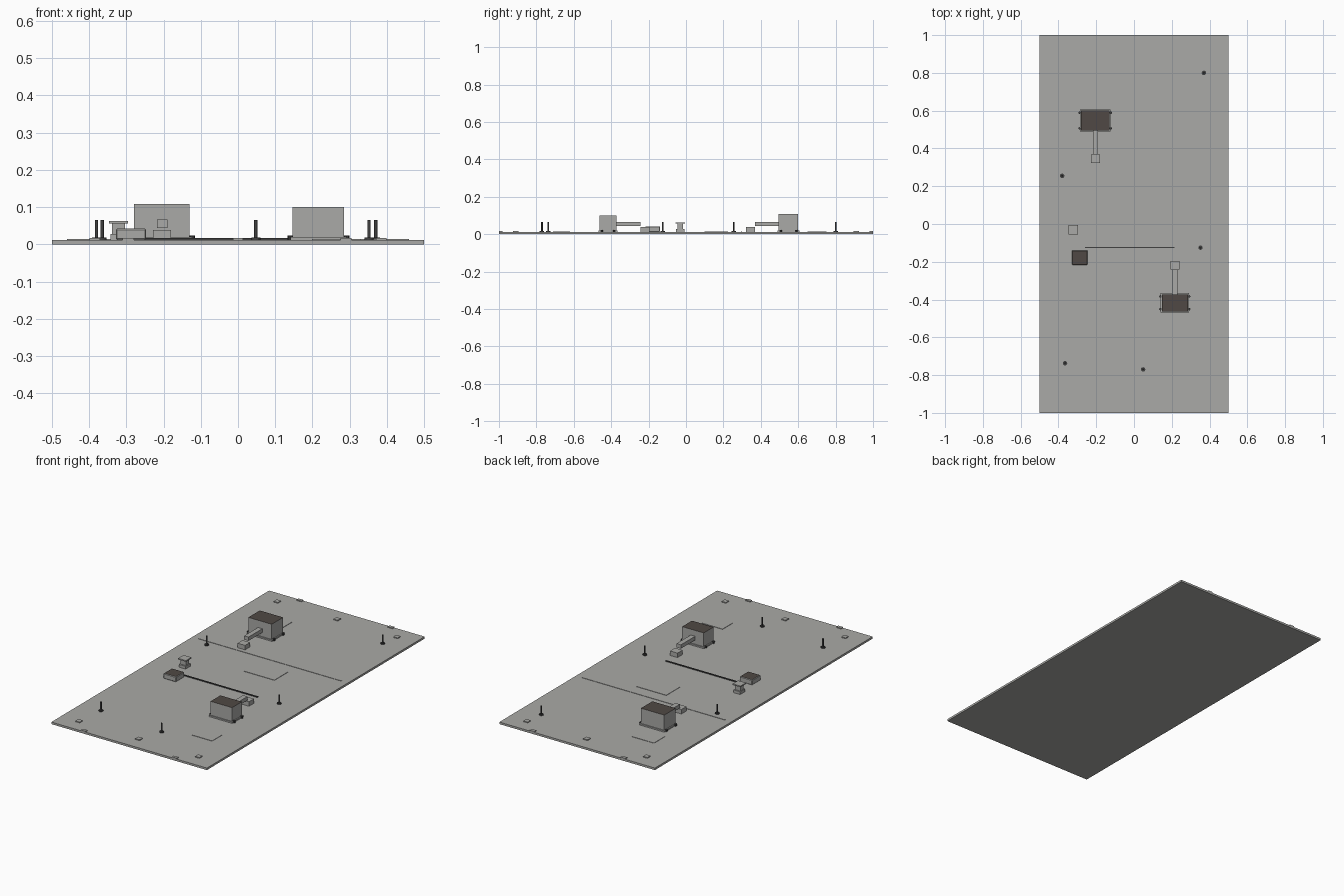
import bpy, bmesh, math
from mathutils import Matrix

cube = bpy.data.objects.get("Cube")
if cube:
    bpy.data.objects.remove(cube)


def material(name, colour):
    m = bpy.data.materials.new(name)
    m.use_nodes = True
    m.diffuse_color = (*colour, 1)
    m.node_tree.nodes["Principled BSDF"].inputs["Base Color"].default_value = (*colour, 1)
    return m


CONCRETE = material("concrete grey", (0.4, 0.4, 0.385))
ROOF = material("dark brown roof", (0.08, 0.066, 0.058))
METAL = material("dark metal", (0.05, 0.05, 0.05))
TOP = 0.012  # ground surface height


def finish(name, bm, mats):
    mesh = bpy.data.meshes.new(name)
    bm.to_mesh(mesh)
    bm.free()
    for m in mats:
        mesh.materials.append(m)
    ob = bpy.data.objects.new(name, mesh)
    bpy.context.collection.objects.link(ob)
    return ob


def box(name, x, y, z, mat=CONCRETE, top=None):
    """Box between (min, max) pairs, optionally with its own top colour."""
    bm = bmesh.new()
    bmesh.ops.create_cube(bm, size=1)
    for v in bm.verts:
        v.co = [a[0] + (c + 0.5) * (a[1] - a[0]) for a, c in zip((x, y, z), v.co)]
    bm.normal_update()
    if top:
        for f in bm.faces:
            f.material_index = int(f.normal.z > 0.5)
    return finish(name, bm, [mat, top] if top else [mat])


def tile(name, cx, cy, w, d, h, mat=CONCRETE):
    return box(name, (cx - w / 2, cx + w / 2), (cy - d / 2, cy + d / 2), (TOP, TOP + h), mat)


def post(name, cx, cy, rings, sides=12):
    """Upright turned part: rings are (radius, bottom, top)."""
    bm = bmesh.new()
    for r, z0, z1 in rings:
        bmesh.ops.create_cone(bm, cap_ends=True, segments=sides, radius1=r, radius2=r,
                              depth=z1 - z0, matrix=Matrix.Translation((cx, cy, (z0 + z1) / 2)))
    return finish(name, bm, [METAL])


# Ground slab
box("ground_slab", (-0.5, 0.5), (-1, 1), (0, TOP))


# Buildings with flange, corner bolts, duct and end box
def building(name, x, y, height, duct_x, duct_end):
    box(name + "_body", x, y, (TOP, height), CONCRETE, ROOF)
    o = 0.006
    box(name + "_flange", (x[0] - o, x[1] + o), (y[0] - o, y[1] + o), (TOP, 0.02))
    for i, bx in enumerate((x[0] - 0.007, x[1] + 0.007)):
        for j, by in enumerate((y[0] + 0.011, y[1] - 0.011)):
            post(f"{name}_bolt_{i}{j}", bx, by, [(0.007, TOP, 0.023)], 8)
    # the duct leaves the side of the building nearest the middle
    near = y[0] if duct_end < y[0] else y[1]
    away = 1 if near > duct_end else -1
    box(name + "_duct", (duct_x - 0.014, duct_x + 0.014),
        sorted((duct_end, near)), (0.044, 0.066))
    box(name + "_duct_box", (duct_x - 0.024, duct_x + 0.024),
        sorted((duct_end, duct_end - away * 0.046)), (TOP, 0.038))


building("back_building", (-0.28, -0.13), (0.495, 0.6), 0.108, -0.204, 0.368)
building("front_building", (0.147, 0.285), (-0.462, -0.372), 0.1, 0.216, -0.242)

# Low hut with a bevelled body
hut = box("hut_body", (-0.328, -0.247), (-0.217, -0.139), (TOP, 0.042), CONCRETE, ROOF)
bevel = hut.modifiers.new("bevel", "BEVEL")
bevel.width = 0.003
bevel.segments = 1
bevel.material = 0

# Pedestal: square base, waist and cap
tile("pedestal_base", -0.321, -0.031, 0.044, 0.046, 0.016)
tile("pedestal_waist", -0.321, -0.031, 0.036, 0.03, 0.044)
box("pedestal_cap", (-0.346, -0.296), (-0.056, -0.006), (0.056, 0.063))

# Pipe across the ground
box("ground_pipe", (-0.26, 0.215), (-0.128, -0.121), (TOP, 0.017), METAL)

# Posts on round feet
for n, (px, py) in enumerate([(0.37, 0.8), (-0.38, 0.255), (0.352, -0.125),
                              (-0.365, -0.737), (0.048, -0.77)]):
    post(f"post_{n}", px, py, [(0.012, TOP, 0.018), (0.0045, TOP, 0.065)])

# Thin raised strip and pads
tile("ground_strip", 0, 0.296, 0.92, 0.006, 0.002)
tile("middle_pad", 0.067, 0.162, 0.196, 0.126, 0.002)
tile("back_pad", -0.247, 0.7, 0.145, 0.1, 0.002)
tile("front_pad", 0.265, -0.665, 0.132, 0.09, 0.002)

# Marker tiles near both short ends
for end, s in (("front", -1), ("back", 1)):
    for n, mx in enumerate((-0.385, 0, 0.385)):
        tile(f"{end}_marker_{n}", mx, s * 0.91, 0.028, 0.028, 0.005)
    for n, mx in enumerate((-0.295, 0.29)):
        tile(f"{end}_edge_marker_{n}", mx, s * 0.991, 0.03, 0.018, 0.005)
